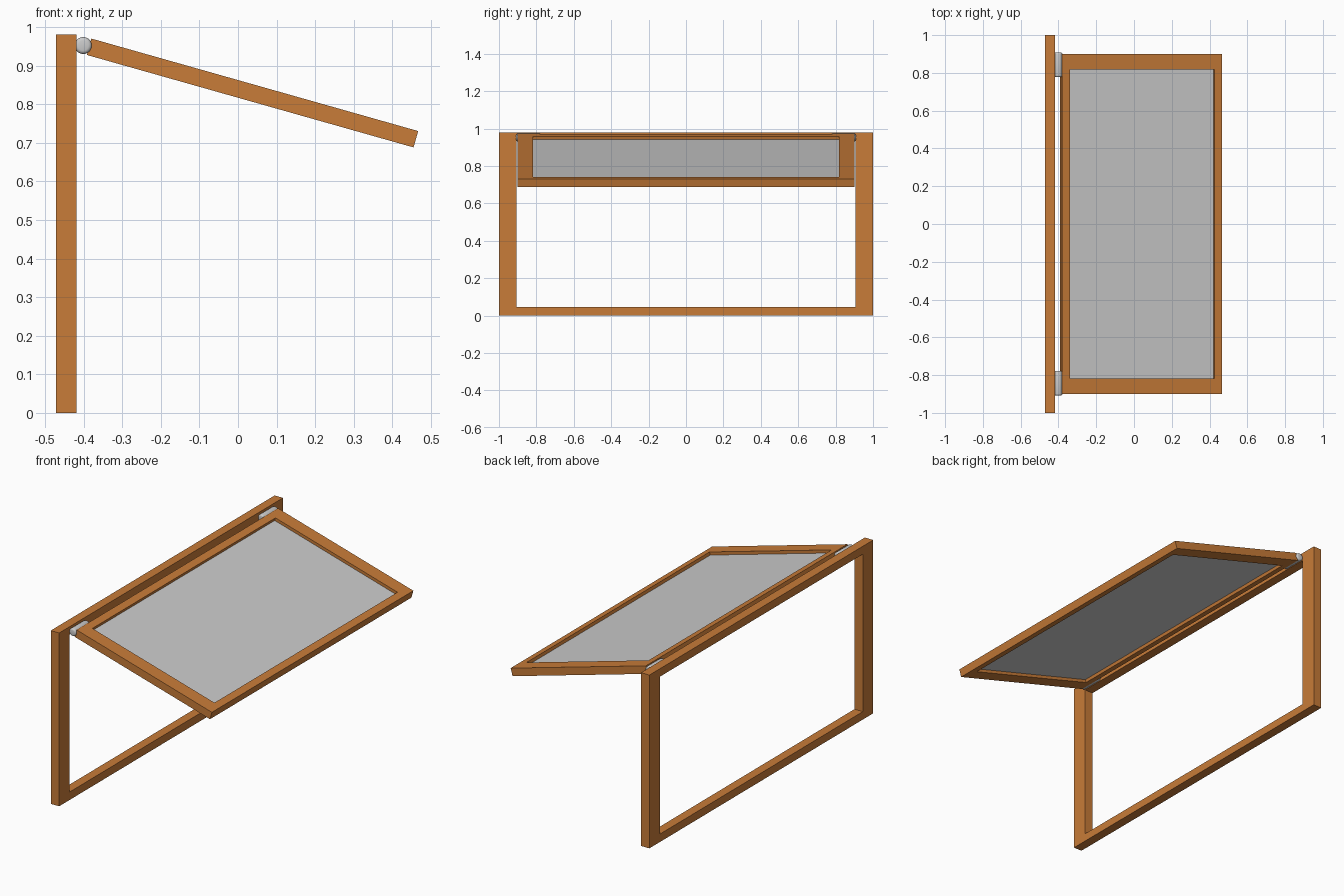
import bpy, bmesh, math
from mathutils import Matrix

if "Cube" in bpy.data.objects:
    bpy.data.objects.remove(bpy.data.objects["Cube"])

TILT = math.radians(15.8)
SASH = Matrix.Translation((0.0375, 0, 0.829)) @ Matrix.Rotation(TILT, 4, 'Y')

wood = bpy.data.materials.new("orange_wood")
wood.diffuse_color = (0.58, 0.20, 0.04, 1)
wood.use_nodes = True
wood.node_tree.nodes["Principled BSDF"].inputs["Base Color"].default_value = wood.diffuse_color


def finish(name, bm, matrix, mat=None):
    bmesh.ops.recalc_face_normals(bm, faces=bm.faces)
    me = bpy.data.meshes.new(name)
    bm.to_mesh(me)
    bm.free()
    ob = bpy.data.objects.new(name, me)
    bpy.context.collection.objects.link(ob)
    ob.matrix_world = matrix
    if mat:
        me.materials.append(mat)
    return ob


def ring_frame(name, a, b, wa, wb, thick, matrix):
    """Rectangular frame in local XY, half sizes a, b, border widths wa, wb."""
    bm = bmesh.new()
    corners = [(-1, -1), (1, -1), (1, 1), (-1, 1)]

    def loop(ha, hb, z):
        return [bm.verts.new((x * ha, y * hb, z)) for x, y in corners]

    t = thick / 2
    loops = [loop(a, b, -t), loop(a, b, t), loop(a - wa, b - wb, t), loop(a - wa, b - wb, -t)]
    for i in range(4):
        p, q = loops[i], loops[(i + 1) % 4]
        for k in range(4):
            n = (k + 1) % 4
            bm.faces.new((p[k], p[n], q[n], q[k]))
    return finish(name, bm, matrix, wood)


# upright outer frame
ring_frame("outer_frame", 0.49, 1.0, 0.045, 0.093, 0.052,
           Matrix.Translation((-0.445, 0, 0.49)) @ Matrix.Rotation(math.pi / 2, 4, 'Y'))

# tilted opening sash
ring_frame("sash_frame", 0.44, 0.9, 0.043, 0.082, 0.044, SASH)

# pane recessed in the sash
bm = bmesh.new()
bmesh.ops.create_cube(bm, size=1, matrix=Matrix.Diagonal((0.796, 1.638, 0.01, 1)))
finish("pane", bm, SASH)

# hinge barrels with rounded ends
for side, s in (("back", 1), ("front", -1)):
    bm = bmesh.new()
    bmesh.ops.create_cone(bm, cap_ends=True, segments=32, radius1=0.022, radius2=0.022, depth=0.13)
    rims = [e for e in bm.edges if abs(e.verts[0].co.z - e.verts[1].co.z) < 1e-5]
    bmesh.ops.bevel(bm, geom=rims, offset=0.009, segments=3, profile=0.5, affect='EDGES')
    ob = finish("hinge_" + side, bm,
                Matrix.Translation((-0.401, s * 0.843, 0.952)) @ Matrix.Rotation(math.pi / 2, 4, 'X'))
    bpy.ops.object.select_all(action='DESELECT')
    ob.select_set(True)
    bpy.context.view_layer.objects.active = ob
    bpy.ops.object.shade_smooth_by_angle(angle=math.radians(35))
